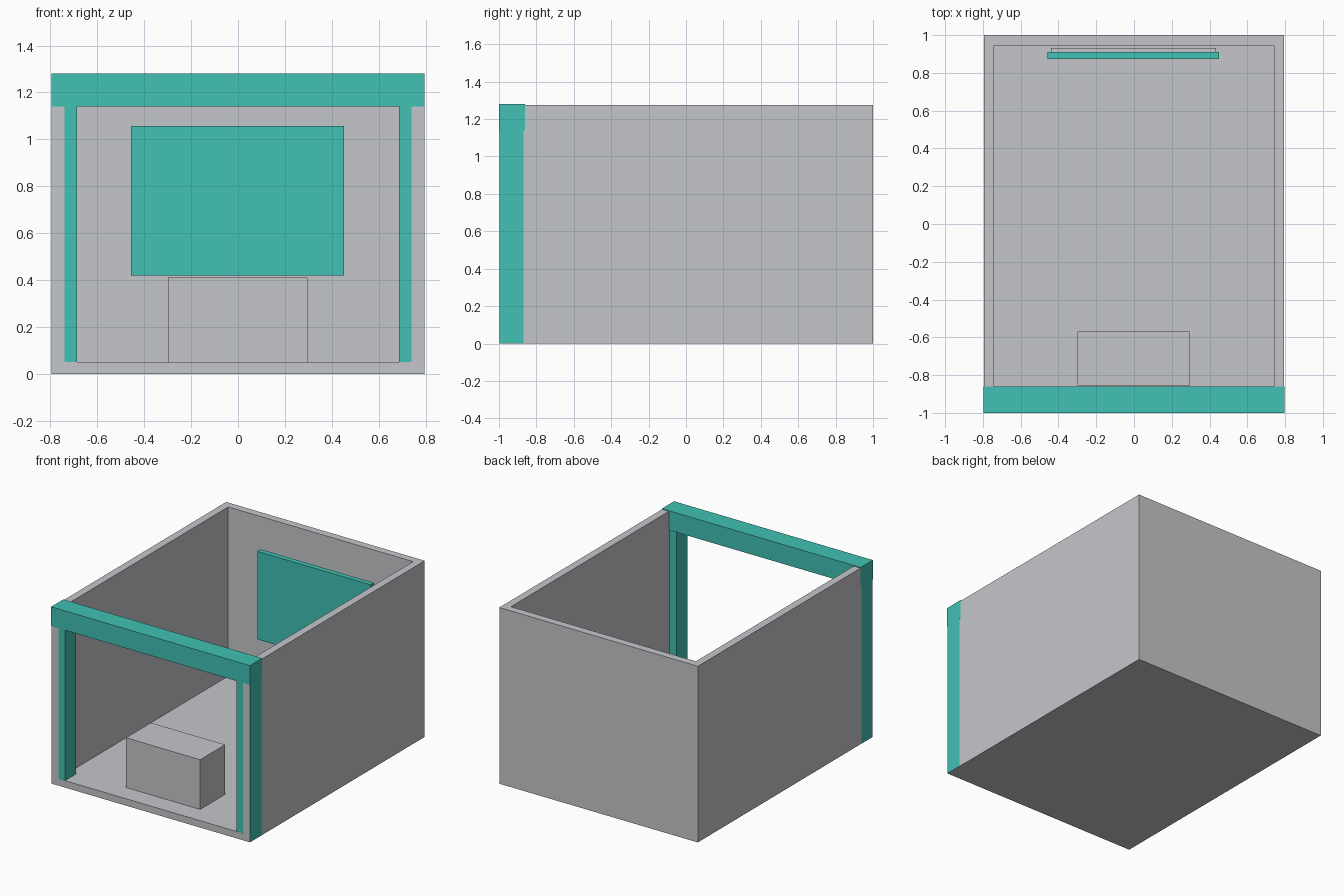
import bpy
import bmesh
from mathutils import Vector

cube = bpy.data.objects.get("Cube")
if cube:
    bpy.data.objects.remove(cube, do_unlink=True)


def material(name, color):
    mat = bpy.data.materials.new(name)
    mat.use_nodes = True
    mat.diffuse_color = color
    mat.node_tree.nodes["Principled BSDF"].inputs["Base Color"].default_value = color
    return mat


GREY = material("light grey", (0.56, 0.565, 0.59, 1))
TEAL = material("teal", (0.053, 0.533, 0.451, 1))


def box(name, low, high, mat):
    """Axis-aligned box between two opposite corners."""
    low, high = Vector(low), Vector(high)
    bm = bmesh.new()
    bmesh.ops.create_cube(bm, size=1)
    for v in bm.verts:
        v.co = (low + high) / 2 + v.co * (high - low)
    mesh = bpy.data.meshes.new(name)
    bm.to_mesh(mesh)
    bm.free()
    mesh.materials.append(mat)
    obj = bpy.data.objects.new(name, mesh)
    bpy.context.scene.collection.objects.link(obj)
    return obj


HALF = 0.795   # half width of the room
LIP = 0.001    # trim stands just proud of the walls

# Room shell: floor, side walls and back wall, open at front and top
shell = box("room_shell", (-HALF, -0.998, 0), (HALF, 1, 1.275), GREY)
cutter = box("room_cutter", (-0.74, -1.2, 0.05), (0.74, 0.945, 1.5), GREY)
cutter.hide_render = True
cutter.hide_set(True)
hollow = shell.modifiers.new("hollow", "BOOLEAN")
hollow.operation = "DIFFERENCE"
hollow.solver = "EXACT"
hollow.object = cutter
bpy.context.view_layer.objects.active = shell
bpy.ops.object.modifier_apply(modifier=hollow.name)
bpy.data.objects.remove(cutter, do_unlink=True)

# Front doorway frame: two posts and a header beam
for side, label in ((1, "left"), (-1, "right")):
    inner, outer = side * 0.687, side * (HALF + LIP)
    box(label + "_post", (min(inner, outer), -0.997, LIP),
        (max(inner, outer), -0.87, 1.14), TEAL)
box("header_beam", (-HALF - LIP, -1, 1.14), (HALF + LIP, -0.86, 1.28), TEAL)

# Counter just inside the doorway
box("counter", (-0.298, -0.855, 0.04), (0.296, -0.57, 0.41), GREY)

# Wall screen with its backing plate
box("screen_backing", (-0.44, 0.91, 0.44), (0.435, 0.932, 1.04), GREY)
box("wall_screen", (-0.457, 0.873, 0.42), (0.451, 0.911, 1.057), TEAL)
